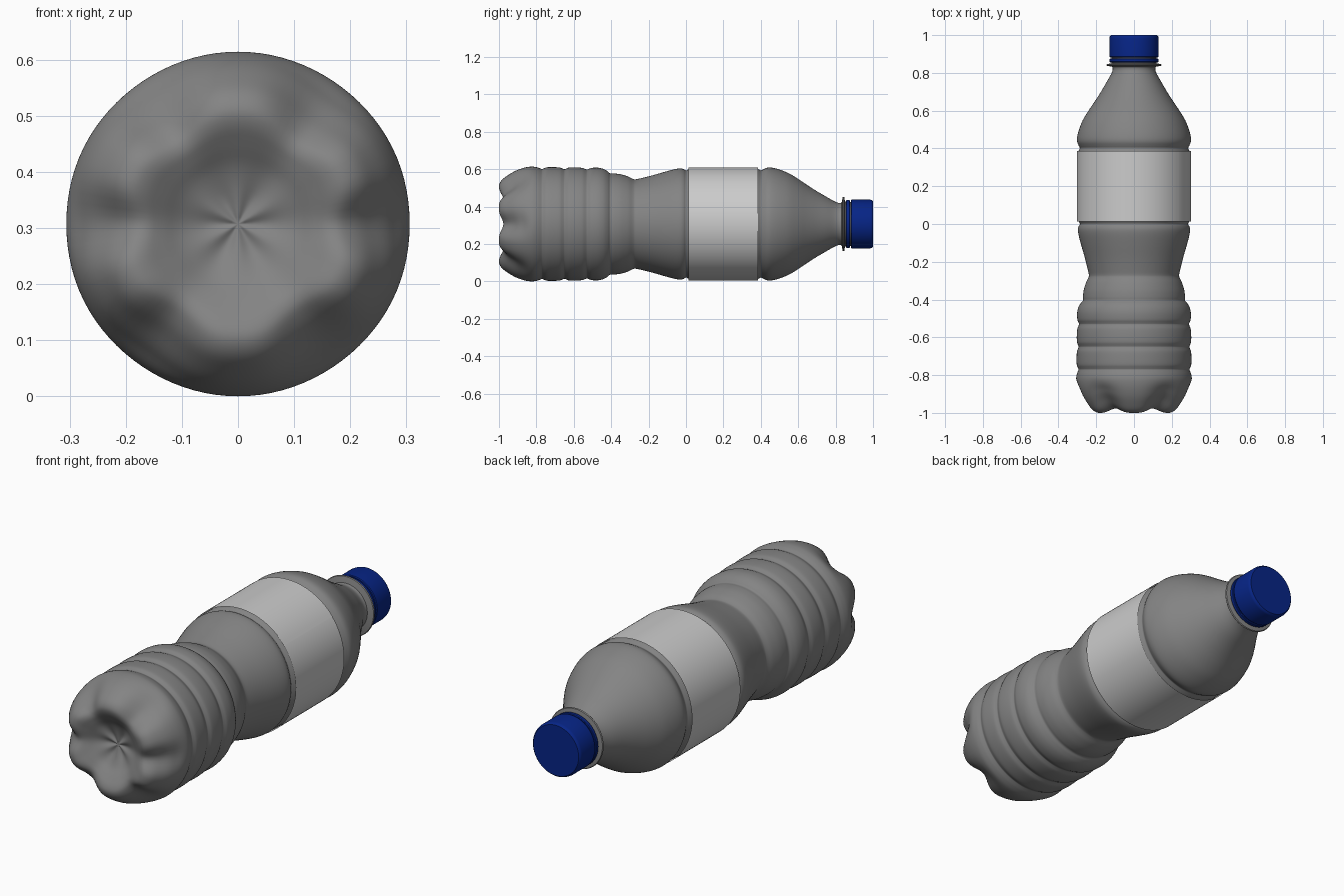
import bpy, bmesh, math
from mathutils import Vector

if "Cube" in bpy.data.objects:
    bpy.data.objects.remove(bpy.data.objects["Cube"])

CZ = 0.307          # height of the bottle axis (runs along y)
SEG = 96


def smooth_profile(pts, n=4):
    """Catmull-Rom through (radius, y) points."""
    p = [Vector(q) for q in pts]
    p = [2 * p[0] - p[1]] + p + [2 * p[-1] - p[-2]]
    out = []
    for i in range(1, len(p) - 2):
        a, b, c, d = p[i - 1:i + 3]
        for k in range(n):
            t = k / n
            v = 0.5 * (2 * b + (c - a) * t + (2 * a - 5 * b + 4 * c - d) * t * t
                       + (3 * b - a - 3 * c + d) * t ** 3)
            out.append((max(v.x, 0), v.y))
    out.append(tuple(pts[-1]))
    return out


def lathe(name, prof, shape=None, color=None, angle=35):
    """Revolve (radius, y) rows about the bottle axis; shape bends each point."""
    bm = bmesh.new()
    rows = []
    for r, y in prof:
        row = []
        for s in range(SEG):
            th = 2 * math.pi * s / SEG
            rr, yy = shape(r, y, th) if shape else (r, y)
            row.append(bm.verts.new((rr * math.cos(th), yy, CZ + rr * math.sin(th))))
        rows.append(row)
    for a, b in zip(rows, rows[1:]):
        for s in range(SEG):
            t = (s + 1) % SEG
            bm.faces.new((a[s], a[t], b[t], b[s]))
    bmesh.ops.remove_doubles(bm, verts=bm.verts, dist=1e-5)
    bmesh.ops.recalc_face_normals(bm, faces=bm.faces)
    return finish(name, bm, color, angle)


def finish(name, bm, color, angle):
    me = bpy.data.meshes.new(name)
    bm.to_mesh(me)
    bm.free()
    ob = bpy.data.objects.new(name, me)
    bpy.context.collection.objects.link(ob)
    if color:
        m = bpy.data.materials.new(name + "_colour")
        m.diffuse_color = color
        m.use_nodes = True
        m.node_tree.nodes["Principled BSDF"].inputs["Base Color"].default_value = m.diffuse_color
        me.materials.append(m)
    bpy.ops.object.select_all(action='DESELECT')
    ob.select_set(True)
    bpy.context.view_layer.objects.active = ob
    bpy.ops.object.shade_smooth_by_angle(angle=math.radians(angle))
    return ob


# Six shallow petals pressed into the base
def petals(r, y, th):
    if y > -0.8:
        return r, y
    fade = min(1, (-0.8 - y) / 0.1)
    w = math.exp(-((r - 0.235) / 0.08) ** 2) * fade * fade * (3 - 2 * fade)
    g = abs(math.cos(3 * (th + 0.09 * math.sin(2 * th)))) ** 3 * w
    ray = 0.006 * math.cos(6 * th) * min(1, r / 0.05) * (r < 0.16) * (1 - r / 0.16)
    return r - 0.022 * g, y + 0.032 * g + ray


# Body: recessed base, ribbed grip, waist, label panel, shoulder and neck
body = [(0, -0.92), (0.05, -0.926), (0.10, -0.945), (0.14, -0.972), (0.175, -0.994),
        (0.205, -1.0), (0.235, -0.985), (0.262, -0.95), (0.285, -0.91),
        (0.301, -0.865), (0.307, -0.825)]
for y, r in ((-0.77, 0.303), (-0.65, 0.302), (-0.53, 0.300)):
    body += [(r, y - 0.026), (r - 0.006, y - 0.009), (r - 0.009, y),
             (r - 0.006, y + 0.009), (r, y + 0.026), (r + 0.001, y + 0.06)]
body += [(0.294, -0.44), (0.281, -0.418), (0.270, -0.405), (0.270, -0.385),
         (0.266, -0.35), (0.254, -0.31), (0.242, -0.285), (0.239, -0.27),
         (0.245, -0.24), (0.260, -0.18), (0.280, -0.11), (0.293, -0.06),
         (0.297, -0.03), (0.293, -0.012), (0.286, 0.0), (0.292, 0.012), (0.298, 0.03),
         (0.298, 0.10), (0.298, 0.20), (0.298, 0.30), (0.298, 0.37),
         (0.292, 0.39), (0.287, 0.402), (0.293, 0.415), (0.301, 0.435), (0.301, 0.46),
         (0.291, 0.50), (0.271, 0.55), (0.241, 0.60), (0.207, 0.65), (0.175, 0.70),
         (0.146, 0.75), (0.123, 0.79), (0.113, 0.815), (0.114, 0.832)]
# Neck collar, kept crisp, then the finish under the cap
neck = [(0.143, 0.838), (0.146, 0.842), (0.143, 0.847), (0.120, 0.850),
        (0.118, 0.90), (0.118, 0.98)]
lathe("bottle_body", smooth_profile(body) + neck, petals, (0.23, 0.23, 0.23, 1))

# Label: wrapped sheet whose end overlaps its start, faces outward
bm = bmesh.new()
prev = None
for i in range(101):
    th = math.radians(48 - 370 * i / 100)
    r = 0.3015 + 0.002 * i / 100
    cur = [bm.verts.new((r * math.cos(th), y, CZ + r * math.sin(th))) for y in (0.014, 0.386)]
    if prev:
        bm.faces.new((prev[0], prev[1], cur[1], cur[0]))
    prev = cur
bm.normal_update()
bm.faces.ensure_lookup_table()
f = bm.faces[0]
if f.normal.dot(f.calc_center_median() - Vector((0, 0.2, CZ))) < 0:
    bmesh.ops.reverse_faces(bm, faces=bm.faces)
finish("label", bm, None, 35)

# Screw cap and its tamper ring
blue = (0.002, 0.018, 0.24, 1)
lathe("cap", [(0.119, 0.882), (0.127, 0.882), (0.130, 0.886), (0.130, 0.985),
              (0.128, 0.994), (0.122, 1.0), (0, 1.0)], None, blue)
lathe("cap_ring", [(0.118, 0.856), (0.126, 0.856), (0.129, 0.859), (0.129, 0.873),
                   (0.126, 0.876), (0.118, 0.876)], None, blue)
